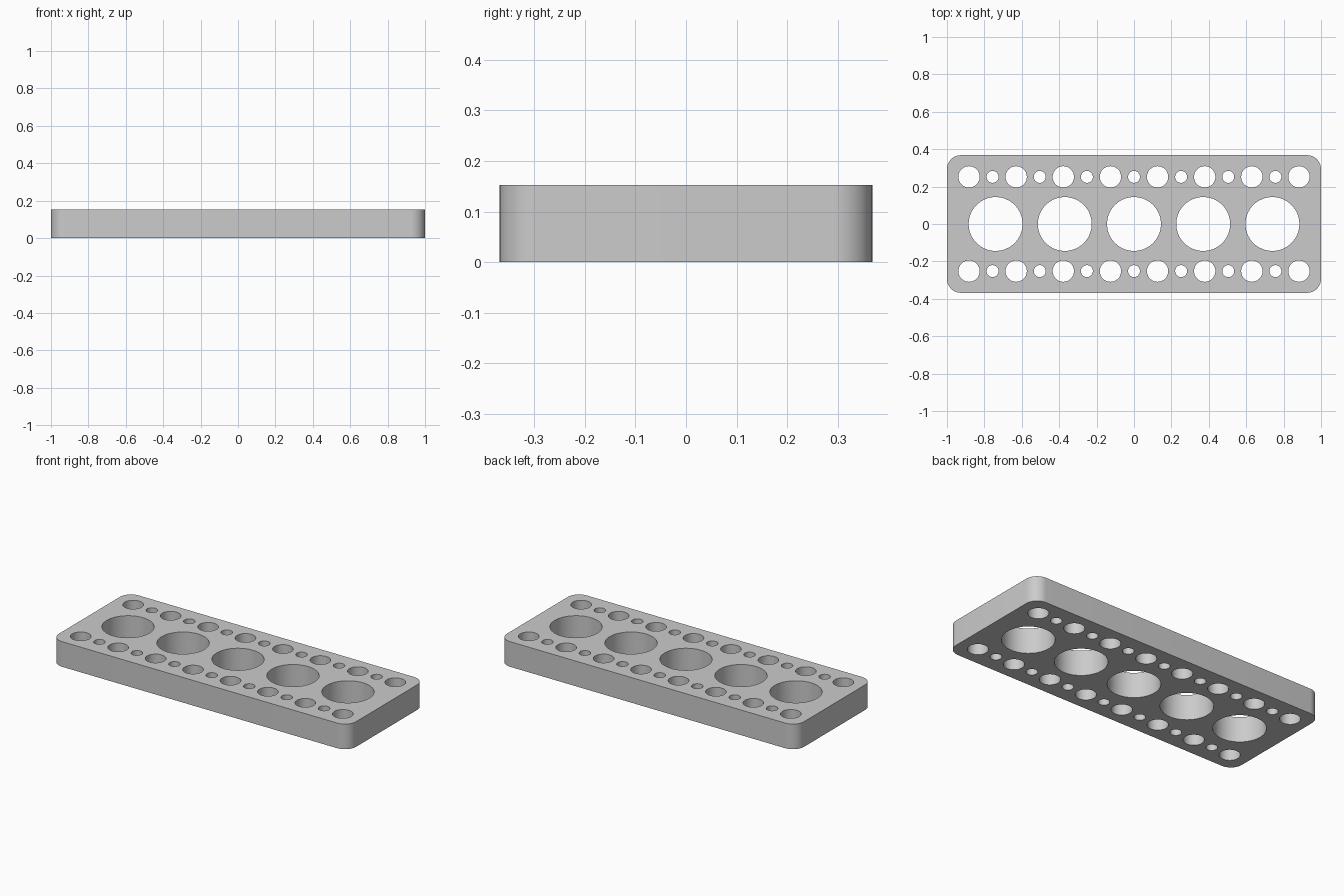
import bpy
import bmesh
from math import cos, sin, pi, radians

cube = bpy.data.objects.get("Cube")
if cube:
    bpy.data.objects.remove(cube, do_unlink=True)

HALF_X, HALF_Y, HEIGHT, CORNER = 1.0, 0.368, 0.153, 0.075
ROW_Y, PITCH = 0.252, 0.252

grey = bpy.data.materials.new("plain grey")
grey.use_nodes = True
grey.diffuse_color = (0.6, 0.6, 0.6, 1)
grey.node_tree.nodes["Principled BSDF"].inputs["Base Color"].default_value = (0.6, 0.6, 0.6, 1)

bm = bmesh.new()


def add_loop(points):
    """Closed ring of edges at the bottom of the plate."""
    verts = [bm.verts.new((x, y, 0)) for x, y in points]
    for a, b in zip(verts, verts[1:] + verts[:1]):
        bm.edges.new((a, b))


def add_hole(cx, cy, radius, sides):
    add_loop([(cx + radius * cos(2 * pi * i / sides), cy + radius * sin(2 * pi * i / sides))
              for i in range(sides)])


# Rounded outline
outline = []
steps = 12
for quarter, (sx, sy) in enumerate([(1, 1), (-1, 1), (-1, -1), (1, -1)]):
    for i in range(steps + 1):
        a = (quarter + i / steps) * pi / 2
        outline.append((sx * (HALF_X - CORNER) + CORNER * cos(a),
                        sy * (HALF_Y - CORNER) + CORNER * sin(a)))
add_loop(outline)

# Five large holes along the middle
for i in range(-2, 3):
    add_hole(i * 0.37, 0, 0.144, 64)

# Alternating medium and small holes along both edges
for y in (-ROW_Y, ROW_Y):
    for i in range(-7, 8):
        if i % 2:
            add_hole(i * PITCH / 2, y, 0.057, 40)
        else:
            add_hole(i * PITCH / 2, y, 0.032, 32)

# Fill between the loops and raise to full thickness
bmesh.ops.triangle_fill(bm, use_beauty=True, use_dissolve=False,
                        edges=bm.edges[:], normal=(0, 0, 1))
raised = bmesh.ops.extrude_face_region(bm, geom=bm.faces[:], use_keep_orig=True)
bmesh.ops.translate(bm, vec=(0, 0, HEIGHT),
                    verts=[g for g in raised["geom"] if isinstance(g, bmesh.types.BMVert)])
bmesh.ops.recalc_face_normals(bm, faces=bm.faces[:])

mesh = bpy.data.meshes.new("perforated_plate")
bm.to_mesh(mesh)
bm.free()
mesh.materials.append(grey)
plate = bpy.data.objects.new("perforated_plate", mesh)
bpy.context.collection.objects.link(plate)

# Smooth hole walls and corners, crisp rims
for obj in bpy.context.selected_objects:
    obj.select_set(False)
plate.select_set(True)
bpy.context.view_layer.objects.active = plate
bpy.ops.object.shade_smooth_by_angle(angle=radians(30))
